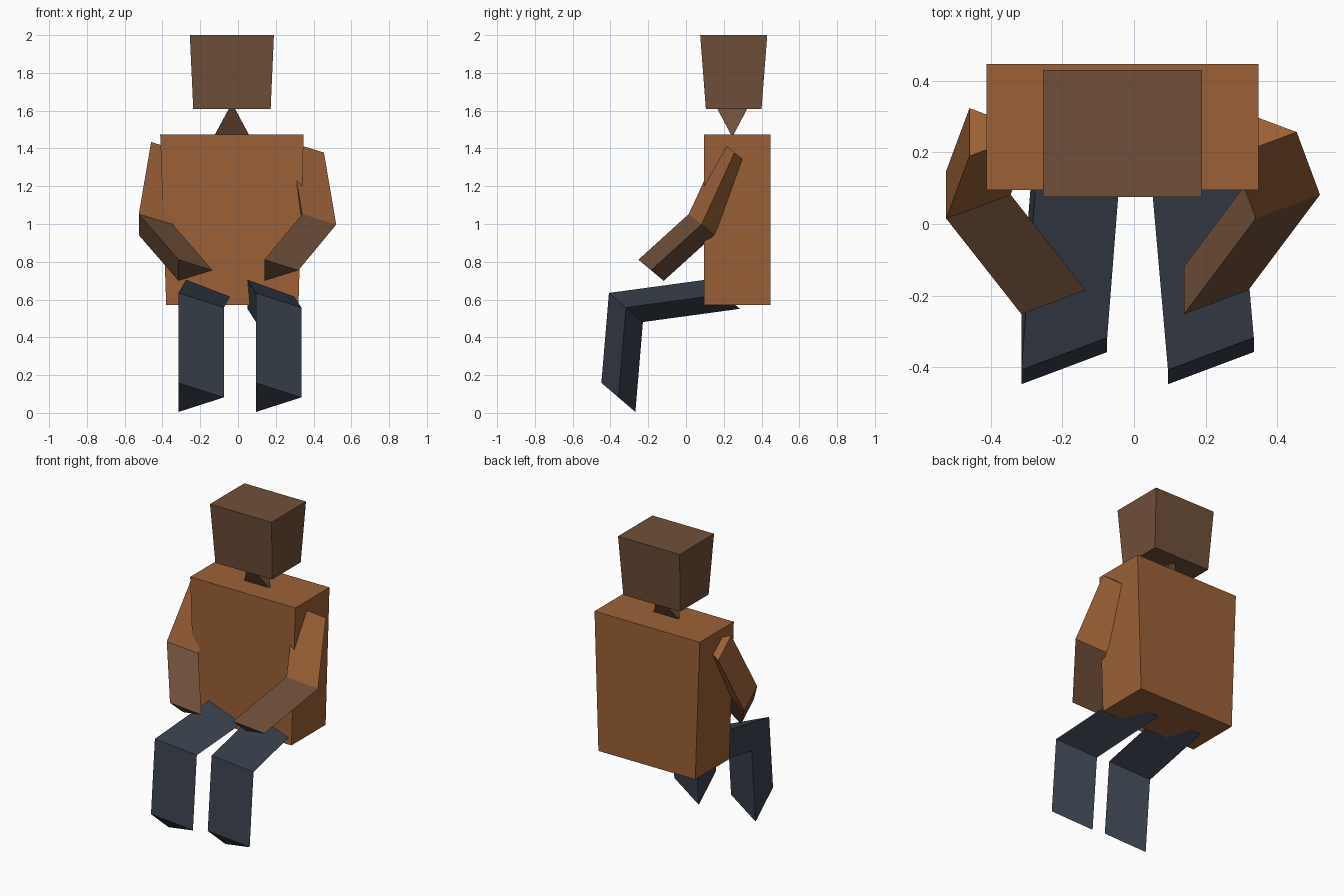
import bpy
import bmesh
from mathutils import Vector

if "Cube" in bpy.data.objects:
    bpy.data.objects.remove(bpy.data.objects["Cube"], do_unlink=True)


def material(name, rgb):
    m = bpy.data.materials.new(name)
    m.use_nodes = True
    m.diffuse_color = (*rgb, 1)
    m.node_tree.nodes["Principled BSDF"].inputs["Base Color"].default_value = (*rgb, 1)
    return m


shirt = material("orange brown shirt", (0.333, 0.120, 0.038))
skin = material("brown skin", (0.162, 0.078, 0.041))
trousers = material("dark blue trousers", (0.042, 0.053, 0.074))


def finish(name, bm, mat):
    bmesh.ops.recalc_face_normals(bm, faces=bm.faces)
    mesh = bpy.data.meshes.new(name)
    bm.to_mesh(mesh)
    bm.free()
    mesh.materials.append(mat)
    bpy.context.collection.objects.link(bpy.data.objects.new(name, mesh))


def loft(name, bottom, top, mat):
    """Closed solid between two matching outlines."""
    bm = bmesh.new()
    low = [bm.verts.new(p) for p in bottom]
    high = [bm.verts.new(p) for p in top]
    bm.faces.new(low)
    bm.faces.new(high)
    for i in range(len(low)):
        j = (i + 1) % len(low)
        bm.faces.new((low[i], low[j], high[j], high[i]))
    finish(name, bm, mat)


def rectangle(x0, x1, y0, y1, z):
    return [(x0, y0, z), (x1, y0, z), (x1, y1, z), (x0, y1, z)]


def wedge(joint, width, dy, dz):
    """Slanted triangular section of a limb at a joint."""
    p = Vector(joint)
    return [p + Vector((0, -dy, dz)), p + Vector((0, dy, -dz)), p + Vector((width, 0, 0))]


# Torso and head, both tapering downwards
loft("torso", rectangle(-0.38, 0.32, 0.095, 0.447, 0.57),
     rectangle(-0.412, 0.348, 0.095, 0.447, 1.475), shirt)
loft("head", rectangle(-0.237, 0.173, 0.105, 0.40, 1.61),
     rectangle(-0.255, 0.19, 0.075, 0.43, 2.0), skin)

# Neck: two crossed edges joined into a four-sided solid
bm = bmesh.new()
for p in [(-0.13, 0.245, 1.46), (0.065, 0.245, 1.46),
          (-0.032, 0.15, 1.64), (-0.032, 0.34, 1.64)]:
    bm.verts.new(p)
bmesh.ops.convex_hull(bm, input=bm.verts[:])
finish("neck", bm, skin)

# Arms and legs: x of the three joints on each side
arm_x = {"right": (-0.46, -0.525, -0.315), "left": (0.275, 0.34, 0.14)}
leg_x = {"right": (-0.275, -0.315, -0.315), "left": (0.05, 0.095, 0.095)}
arm_yz = [(0.257, 1.378), (0.082, 0.997), (-0.185, 0.755)]
leg_yz = [(0.195, 0.628), (-0.318, 0.558), (-0.358, 0.082)]


def limb(side, names, xs, yz, size, mats):
    joints = [wedge((x, *p), *size) for x, p in zip(xs, yz)]
    for i, (part, mat) in enumerate(zip(names, mats)):
        loft(f"{side}_{part}", joints[i], joints[i + 1], mat)


for side in ("left", "right"):
    limb(side, ("upper_arm", "forearm"), arm_x[side], arm_yz,
         (0.18, 0.067, 0.056), (shirt, skin))
    limb(side, ("thigh", "shin"), leg_x[side], leg_yz,
         (0.24, 0.09, 0.077), (trousers, trousers))
